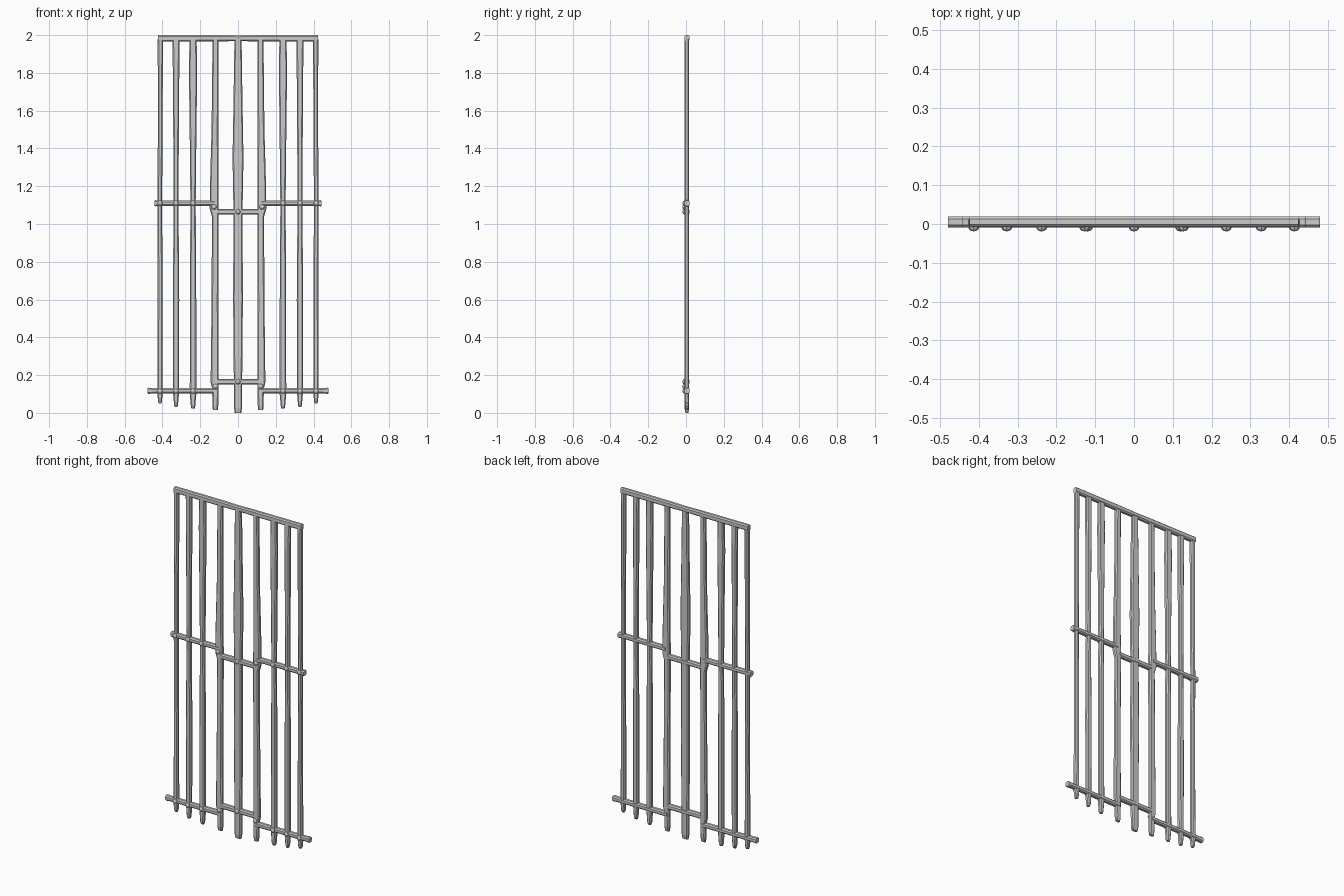
import bpy, bmesh
from mathutils import Matrix, Vector


def loft(name, rings, axis):
    """Skin chamfered rectangles. ring = (along, centre, width, y_front, y_back)."""
    bm = bmesh.new()
    loops = []
    for t, c, w, y0, y1 in rings:
        h, k = w / 2, min(w, y1 - y0) * 0.24
        pts = [(c - h + k, y0), (c + h - k, y0), (c + h, y0 + k), (c + h, y1 - k),
               (c + h - k, y1), (c - h + k, y1), (c - h, y1 - k), (c - h, y0 + k)]
        loops.append([bm.verts.new((p, y, t) if axis == 'z' else (t, y, p)) for p, y in pts])
    for a, b in zip(loops, loops[1:]):
        for i in range(8):
            j = (i + 1) % 8
            bm.faces.new((a[i], a[j], b[j], b[i]))
    bm.faces.new(loops[0])
    bm.faces.new(loops[-1])
    bmesh.ops.recalc_face_normals(bm, faces=bm.faces)
    return finish(name, bm)


def finish(name, bm):
    me = bpy.data.meshes.new(name)
    bm.to_mesh(me)
    bm.free()
    ob = bpy.data.objects.new(name, me)
    bpy.context.collection.objects.link(ob)
    return ob


def rivet(x, z):
    bm = bmesh.new()
    bmesh.ops.create_uvsphere(bm, u_segments=8, v_segments=6, radius=0.014)
    bm.transform(Matrix.Translation(Vector((x, -0.008, z))) @ Matrix.Diagonal((1, 0.8, 1, 1))
                 @ Matrix.Rotation(1.5708, 4, 'X'))
    finish("rivet", bm)


F, B = -0.008, 0.017          # front and back of upright bars

# Upright bars: (x, tip height, tip width, rivet heights, [(z, centre, width)])
bars = [
    (0.0, 0.0, 0.035, (0.165, 1.065),
     [(0.025, 0, 0.042), (0.16, 0, 0.044), (0.6, 0, 0.052), (1.06, 0, 0.048),
      (1.35, 0, 0.058), (1.7, 0, 0.046), (1.98, 0, 0.038)]),
    (0.12, 0.015, 0.026, (0.14, 1.09),
     [(0.04, 0.12, 0.031), (0.13, 0.12, 0.034), (0.16, 0.124, 0.042), (0.6, 0.122, 0.036),
      (1.04, 0.12, 0.036), (1.08, 0.126, 0.048), (1.2, 0.126, 0.045),
      (1.5, 0.122, 0.036), (1.98, 0.119, 0.032)]),
    (0.238, 0.022, 0.018, (0.115, 1.11),
     [(0.035, 0.238, 0.023), (0.10, 0.238, 0.035), (0.6, 0.238, 0.034), (1.1, 0.238, 0.028),
      (1.5, 0.238, 0.036), (1.8, 0.238, 0.044), (1.98, 0.238, 0.038)]),
    (0.328, 0.032, 0.016, (0.115, 1.11),
     [(0.045, 0.328, 0.021), (0.10, 0.328, 0.031), (0.6, 0.328, 0.034), (1.1, 0.328, 0.026),
      (1.5, 0.328, 0.030), (1.98, 0.328, 0.037)]),
    (0.413, 0.05, 0.015, (0.115, 1.11),
     [(0.062, 0.413, 0.02), (0.10, 0.413, 0.029), (0.6, 0.412, 0.026), (1.1, 0.414, 0.024),
      (1.5, 0.412, 0.025), (1.98, 0.411, 0.028)]),
]
for x, z0, w0, rivets, prof in bars:
    for s in ((1,) if x == 0 else (-1, 1)):
        rings = [(z0, s * x, w0, F + 0.005, B - 0.005)]
        rings += [(z, s * c, w, F, B) for z, c, w in prof]
        loft("upright_bar", rings, 'z')
        for z in rivets:
            rx = x + (0.007 if x == 0.12 and z > 1 else 0)
            rivet(s * rx, z)

# Top rail
loft("top_rail", [(x, 1.983, w, -0.008, 0.019) for x, w in
                  ((-0.424, 0.034), (-0.1, 0.033), (0, 0.029), (0.1, 0.033), (0.424, 0.034))], 'x')

# Stepped cross rails: raised or lowered middle piece, two outer pieces
for name, z_in, z_out, x_in, x_out in (("middle_rail", 1.065, 1.11, 0.125, 0.443),
                                       ("lower_rail", 0.165, 0.117, 0.115, 0.479)):
    loft(name + "_centre", [(-0.112, z_in, 0.030, -0.009, 0.019),
                            (0.112, z_in, 0.030, -0.009, 0.019)], 'x')
    for s in (-1, 1):
        loft(name + "_side", [(s * x, z_out, w, -0.009, 0.019) for x, w in
                              ((x_in, 0.029), (0.3, 0.028), (x_out - 0.03, 0.028),
                               (x_out - 0.004, 0.033), (x_out, 0.029))], 'x')
